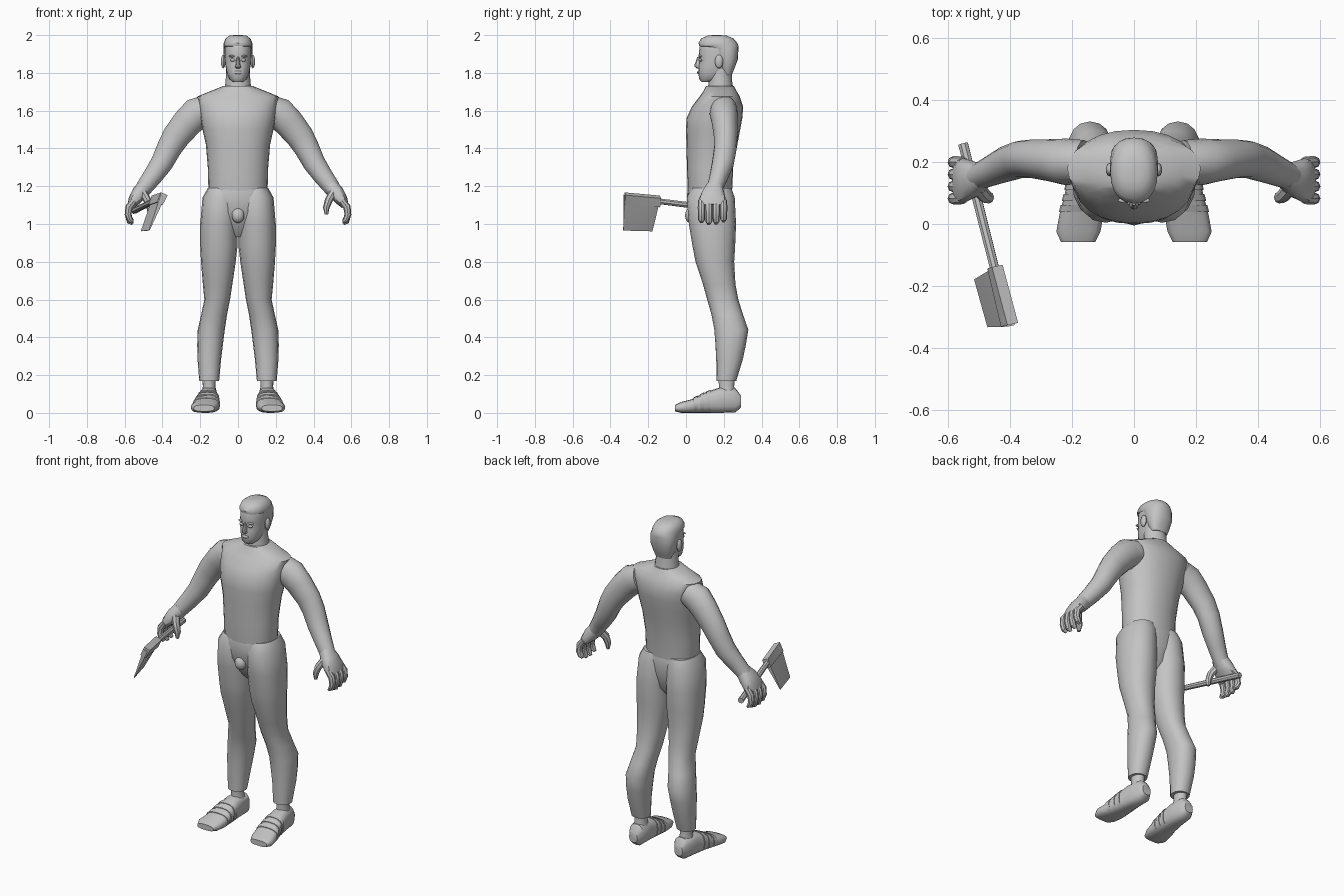
import bpy, bmesh, math
from mathutils import Vector as V

grey = bpy.data.materials.new("plain grey")
grey.diffuse_color = (0.55, 0.55, 0.55, 1)
X, Y, Z = V((1, 0, 0)), V((0, 1, 0)), V((0, 0, 1))


def finish(name, bm, mirror=False, angle=40):
    bmesh.ops.recalc_face_normals(bm, faces=bm.faces)
    me = bpy.data.meshes.new(name)
    bm.to_mesh(me)
    bm.free()
    me.materials.append(grey)
    for p in me.polygons:
        p.use_smooth = True
    me.set_sharp_from_angle(angle=math.radians(angle))
    ob = bpy.data.objects.new(name, me)
    bpy.context.collection.objects.link(ob)
    if mirror:
        m = ob.modifiers.new("mirror", 'MIRROR')
        m.use_mirror_merge = False
    return ob


def loft(name, rings, axis=None, ref=X, n=16, power=2.0, mirror=False):
    """Skin of rings (centre, half width along ref, half width across)."""
    bm = bmesh.new()
    loops = []
    for i, (c, a, b) in enumerate(rings):
        t = axis or (rings[min(i + 1, len(rings) - 1)][0] - rings[max(i - 1, 0)][0]).normalized()
        u = (ref - t * ref.dot(t)).normalized()
        w = t.cross(u)
        loop = []
        for k in range(n):
            g = 2 * math.pi * k / n
            cx, sy = math.cos(g), math.sin(g)
            px = math.copysign(abs(cx) ** (2 / power), cx)
            py = math.copysign(abs(sy) ** (2 / power), sy)
            loop.append(bm.verts.new(c + u * a * px + w * b * py))
        loops.append(loop)
    for l0, l1 in zip(loops, loops[1:]):
        for k in range(n):
            bm.faces.new((l0[k], l0[(k + 1) % n], l1[(k + 1) % n], l1[k]))
    bm.faces.new(loops[0])
    bm.faces.new(loops[-1])
    return finish(name, bm, mirror)


def flat(z, x0, x1, y0, y1):      # horizontal ring from its extents
    return V(((x0 + x1) / 2, (y0 + y1) / 2, z)), (x1 - x0) / 2, (y1 - y0) / 2


def body(name, rows, **kw):       # centred stack: z, half width, front, back
    return loft(name, [flat(z, -r, r, a, b) for z, r, a, b in rows], axis=Z, **kw)


def tube(name, pts, **kw):        # x, y, z, half width in y, half thickness
    return loft(name, [(V(p[:3]), p[3], p[4]) for p in pts], ref=Y, **kw)


def blob(name, c, s, mirror=False):
    bm = bmesh.new()
    bmesh.ops.create_uvsphere(bm, u_segments=10, v_segments=8, radius=1)
    for v in bm.verts:
        v.co = V([c[i] + v.co[i] * s[i] for i in range(3)])
    return finish(name, bm, mirror)


# Shirt, neck and hips
body("shirt", [(1.14, .15, .012, .24), (1.19, .157, .008, .245), (1.3, .16, .005, .25),
               (1.42, .17, .002, .272), (1.5, .188, 0, .287), (1.56, .198, .003, .298),
               (1.62, .206, .03, .303), (1.675, .215, .072, .285), (1.70, .155, .09, .27),
               (1.73, .08, .105, .255)], n=24, power=2.2)
body("neck", [(1.69, .075, .11, .255), (1.75, .066, .12, .245), (1.82, .062, .12, .24)])
body("hips", [(1.195, .15, .012, .24), (1.15, .17, .004, .25), (1.07, .16, .015, .24),
              (.98, .1, .05, .22), (.93, .04, .09, .18)], n=20, power=2.3)
blob("crotch", (0, .025, 1.045), (.035, .03, .04))

# Trouser legs
loft("trouser_leg", [flat(*r) for r in [
    (1.19, .005, .16, .03, .24), (1.14, -.005, .188, .004, .258), (1.0, .002, .2, .015, .265),
    (.88, .003, .2, .035, .26), (.8, .012, .196, .05, .255), (.68, .03, .186, .09, .262),
    (.6, .042, .178, .112, .277), (.52, .058, .195, .135, .302), (.44, .07, .213, .15, .33),
    (.36, .08, .216, .156, .317), (.28, .09, .214, .16, .3), (.17, .1, .205, .162, .266)]],
    axis=Z, n=16, power=2.2, mirror=True)

# Shoes, straps and ankles: y, x0, x1, z0, z1
foot = [(.292, .125, .18, .03, .09), (.262, .105, .198, .003, .13), (.18, .105, .208, 0, .135),
        (.1, .1, .222, 0, .108), (.03, .098, .24, 0, .072), (-.025, .108, .25, 0, .058),
        (-.058, .125, .235, .008, .042)]


def foot_ring(y, x0, x1, z0, z1, g=0):
    return V(((x0 + x1) / 2, y, (z0 + z1) / 2)), (x1 - x0) / 2 + g, (z1 - z0) / 2 + g


def foot_at(y):
    for a, b in zip(foot, foot[1:]):
        if b[0] <= y <= a[0]:
            f = (a[0] - y) / (a[0] - b[0])
            r = [p + (q - p) * f for p, q in zip(a, b)]
            r[3] += .006
            return r


loft("shoe", [foot_ring(*r) for r in foot], axis=-Y, n=16, power=2.7, mirror=True)
for y in (.12, .085, .05):
    loft("shoe_strap", [foot_ring(*foot_at(y + d), g=.004) for d in (.011, -.011)],
         axis=-Y, n=16, power=2.7, mirror=True)
loft("ankle", [flat(.1, .11, .195, .17, .265), flat(.14, .12, .186, .175, .255),
               flat(.19, .118, .19, .17, .26)], axis=Z, mirror=True)

# Arms and hands
tube("arm", [(.16, .2, 1.61, .07, .075), (.22, .2, 1.585, .075, .085), (.27, .205, 1.535, .068, .08),
             (.33, .21, 1.46, .062, .073), (.365, .208, 1.40, .06, .066), (.405, .195, 1.32, .058, .059),
             (.45, .175, 1.255, .05, .052), (.495, .155, 1.195, .043, .045),
             (.515, .15, 1.165, .045, .04)], mirror=True)
tube("palm", [(.488, .155, 1.205, .04, .04), (.52, .145, 1.165, .06, .042),
              (.55, .14, 1.125, .073, .033), (.568, .14, 1.095, .07, .02)],
     n=12, power=2.5, mirror=True)
for i in range(4):
    y, d = .082 + .039 * i, (0, .01, .008, -.004)[i]
    tube("finger", [(.55, y, 1.125, .018, .018), (.577, y, 1.09, .02, .02),
                    (.582, y, 1.05, .019, .018), (.572, y, 1.022 - d, .018, .016),
                    (.557, y, 1.01 - d, .01, .008)], n=8, mirror=True)
tube("thumb", [(.505, .12, 1.17, .026, .022), (.48, .09, 1.125, .023, .021),
               (.467, .085, 1.085, .019, .017), (.468, .083, 1.05, .01, .009)], n=8, mirror=True)

# Head and face
body("head", [(1.752, .026, .082, .14), (1.768, .046, .069, .19), (1.80, .06, .066, .23),
              (1.84, .067, .066, .245), (1.865, .07, .072, .26), (1.885, .071, .066, .268),
              (1.92, .072, .07, .272), (1.95, .07, .074, .268), (1.98, .058, .09, .24)],
     n=20, power=2.2)
body("hair", [(1.79, .05, .19, .243), (1.82, .062, .175, .255), (1.87, .075, .155, .274),
              (1.93, .077, .125, .278), (1.942, .077, .07, .278), (1.958, .076, .066, .272),
              (1.982, .066, .08, .252), (1.997, .045, .115, .215), (2.0, .02, .14, .18)],
     n=20, power=2.3)
loft("nose", [flat(1.885, -.007, .007, .06, .085), flat(1.845, -.012, .012, .046, .085),
              flat(1.832, -.016, .016, .046, .085), flat(1.822, -.01, .01, .06, .085)],
     axis=Z, n=8)
blob("lips", (0, .067, 1.802), (.024, .008, .009))
blob("eye", (.028, .077, 1.868), (.015, .01, .008), True)
blob("brow", (.03, .076, 1.888), (.022, .009, .006), True)
blob("ear", (.078, .175, 1.86), (.013, .022, .036), True)

# Hatchet in the right hand
tube("hatchet_handle", [(-.55, .258, 1.07, .017, .017), (-.405, -.315, 1.142, .015, .015)], n=8)


def slab(name, edge_top, edge_low, side, t_top, t_low):
    bm = bmesh.new()
    for pts, t in ((edge_top, t_top), (edge_low, t_low)):
        for p in pts:
            for s in (-1, 1):
                bm.verts.new(V(p) + side * s * t)
    bmesh.ops.convex_hull(bm, input=bm.verts)
    return finish(name, bm, angle=20)


along = V((.045, -.185, .015))
side = along.cross(V((-.075, -.01, -.18))).normalized()
slab("hatchet_blade", [(-.443, -.14, 1.13), (-.396, -.328, 1.15)],
     [(-.513, -.178, .962), (-.47, -.332, .966)], side, .013, .002)
slab("hatchet_socket", [(-.44, -.135, 1.143), (-.39, -.322, 1.16)],
     [(-.457, -.14, 1.095), (-.413, -.327, 1.11)], side, .019, .017)
